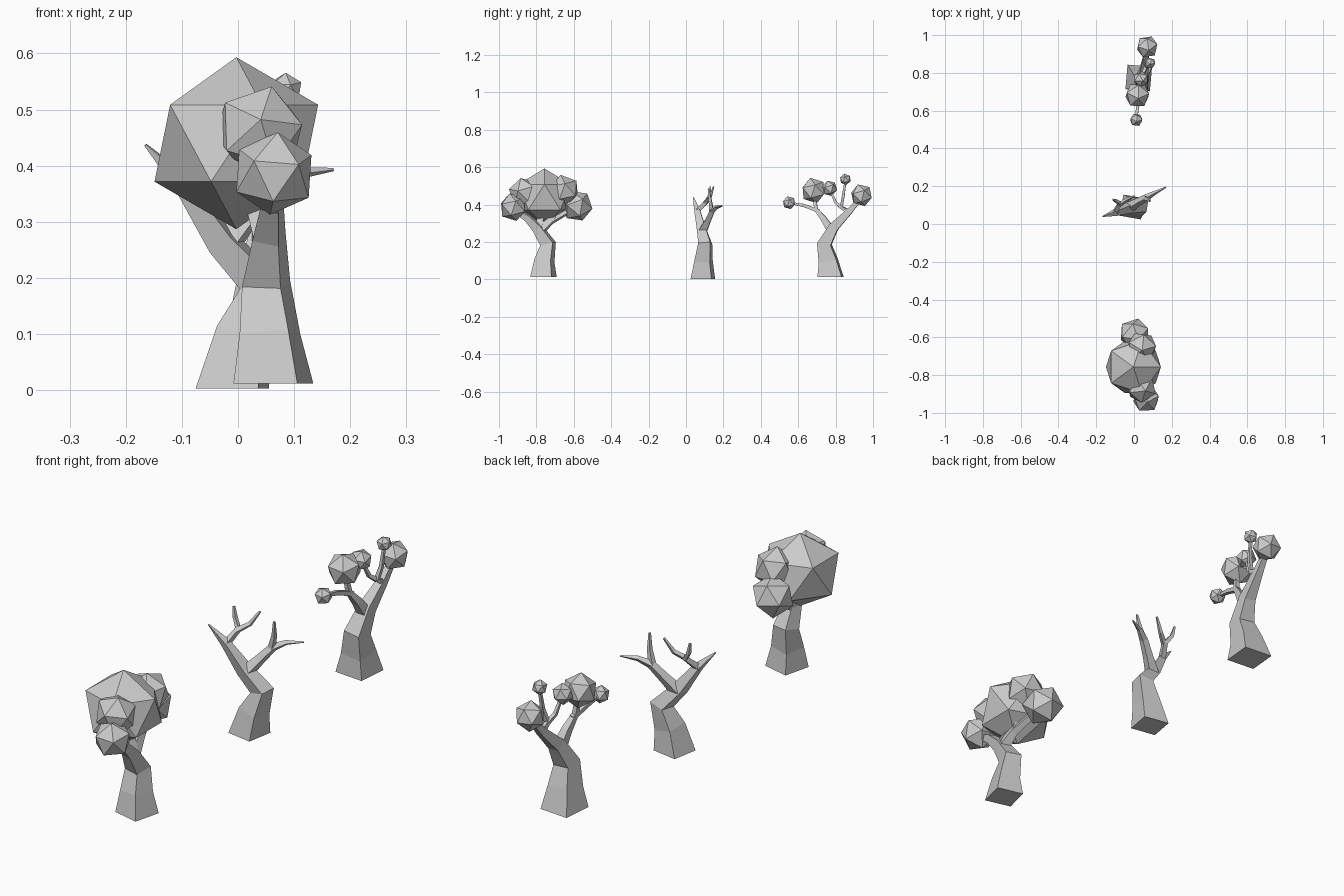
import bpy, bmesh, math
from mathutils import Vector, Matrix


def finish(bm, name):
    bmesh.ops.recalc_face_normals(bm, faces=bm.faces)
    me = bpy.data.meshes.new(name)
    bm.to_mesh(me)
    bm.free()
    ob = bpy.data.objects.new(name, me)
    bpy.context.collection.objects.link(ob)
    return ob


def tube(bm, path, angle):
    """Four-sided tapering limb; path items are (x, y, z, corner radius)."""
    pts = [Vector(p[:3]) for p in path]
    up = Vector((0, 0, 1))
    rings = []
    for i, p in enumerate(pts):
        a, b = pts[max(i - 1, 0)], pts[min(i + 1, len(pts) - 1)]
        t = (b - a).normalized()
        if p.z < 0.02:
            t = up
        q = up.rotation_difference(t)
        ring = []
        for k in range(4):
            w = math.radians(angle + 90 * k)
            off = Vector((math.cos(w), math.sin(w), 0)) * path[i][3]
            ring.append(bm.verts.new(p + q @ off))
        rings.append(ring)
    for r0, r1 in zip(rings, rings[1:]):
        for k in range(4):
            j = (k + 1) % 4
            bm.faces.new((r0[k], r0[j], r1[j], r1[k]))
    bm.faces.new(rings[0][::-1])
    bm.faces.new(rings[-1])


def tree(name, angle, limbs, blobs=()):
    bm = bmesh.new()
    for path in limbs:
        tube(bm, path, angle)
    finish(bm, name + "_trunk_and_branches")
    if blobs:
        bm = bmesh.new()
        for x, y, z, r, flat, turn, tip in blobs:
            m = (Matrix.Translation((x, y, z))
                 @ Matrix.Rotation(math.radians(turn), 4, 'Z')
                 @ Matrix.Rotation(math.radians(tip), 4, 'X')
                 @ Matrix.Diagonal((r, r, r * flat, 1)))
            bmesh.ops.create_icosphere(bm, subdivisions=1, radius=1, matrix=m)
        finish(bm, name + "_foliage")


# Full tree with a dense crown
tree("full_tree", 31, [
    [(.063, -.762, .012, .083), (.057, -.757, .10, .063), (.05, -.738, .19, .05),
     (.055, -.795, .275, .034), (.06, -.85, .33, .024), (.062, -.92, .37, .014)],
    [(.055, -.785, .26, .032), (.045, -.72, .315, .022), (.01, -.60, .38, .014)],
    [(.055, -.79, .265, .03), (.03, -.77, .34, .022), (0, -.755, .42, .014)],
    [(.045, -.72, .315, .02), (.04, -.65, .45, .012)],
], [
    (-.003, -.757, .44, .163, .94, 0, 0),
    (.064, -.925, .386, .076, 1, 20, 15),
    (.038, -.865, .462, .084, 1, 50, 20),
    (.04, -.652, .475, .085, 1, 10, 12),
    (.003, -.583, .393, .086, 1, 35, 25),
])

# Bare tree with forked twigs
tree("bare_tree", 35, [
    [(-.01, .09, .003, .08), (.01, .093, .10, .06), (.04, .103, .19, .046),
     (-.03, .085, .265, .033), (-.10, .06, .37, .02), (-.165, .04, .437, .003)],
    [(-.025, .088, .255, .03), (.02, .115, .31, .022), (.065, .14, .365, .018),
     (.11, .165, .387, .011), (.17, .195, .393, .003)],
    [(.06, .137, .36, .016), (.078, .13, .42, .011), (.085, .12, .485, .005)],
    [(-.10, .06, .365, .017), (-.075, .11, .415, .013), (-.10, .125, .45, .01),
     (-.11, .13, .495, .005)],
    [(-.08, .10, .41, .013), (-.035, .13, .44, .01), (0, .147, .495, .005)],
])

# Sparse tree with leaf balls on the branch ends
tree("sparse_tree", 40, [
    [(.025, .773, .012, .092), (.03, .76, .10, .068), (.038, .74, .19, .052),
     (.05, .79, .28, .036), (.062, .87, .36, .023), (.07, .94, .44, .013)],
    [(.048, .78, .255, .03), (.04, .735, .325, .022), (.03, .695, .375, .014),
     (.02, .685, .46, .01)],
    [(.034, .71, .365, .014), (.02, .63, .395, .012), (.012, .56, .408, .008)],
    [(.062, .875, .36, .016), (.065, .83, .385, .013), (.08, .84, .44, .01),
     (.085, .853, .53, .007)],
    [(.065, .835, .382, .013), (.05, .80, .41, .01), (.038, .77, .48, .007)],
], [
    (.018, .682, .475, .07, 1, 15, 15),
    (.037, .767, .487, .043, 1, 40, 20),
    (.085, .852, .535, .031, 1, 0, 10),
    (.07, .938, .45, .061, 1, 25, 20),
    (.012, .551, .41, .036, 1, 10, 15),
])
